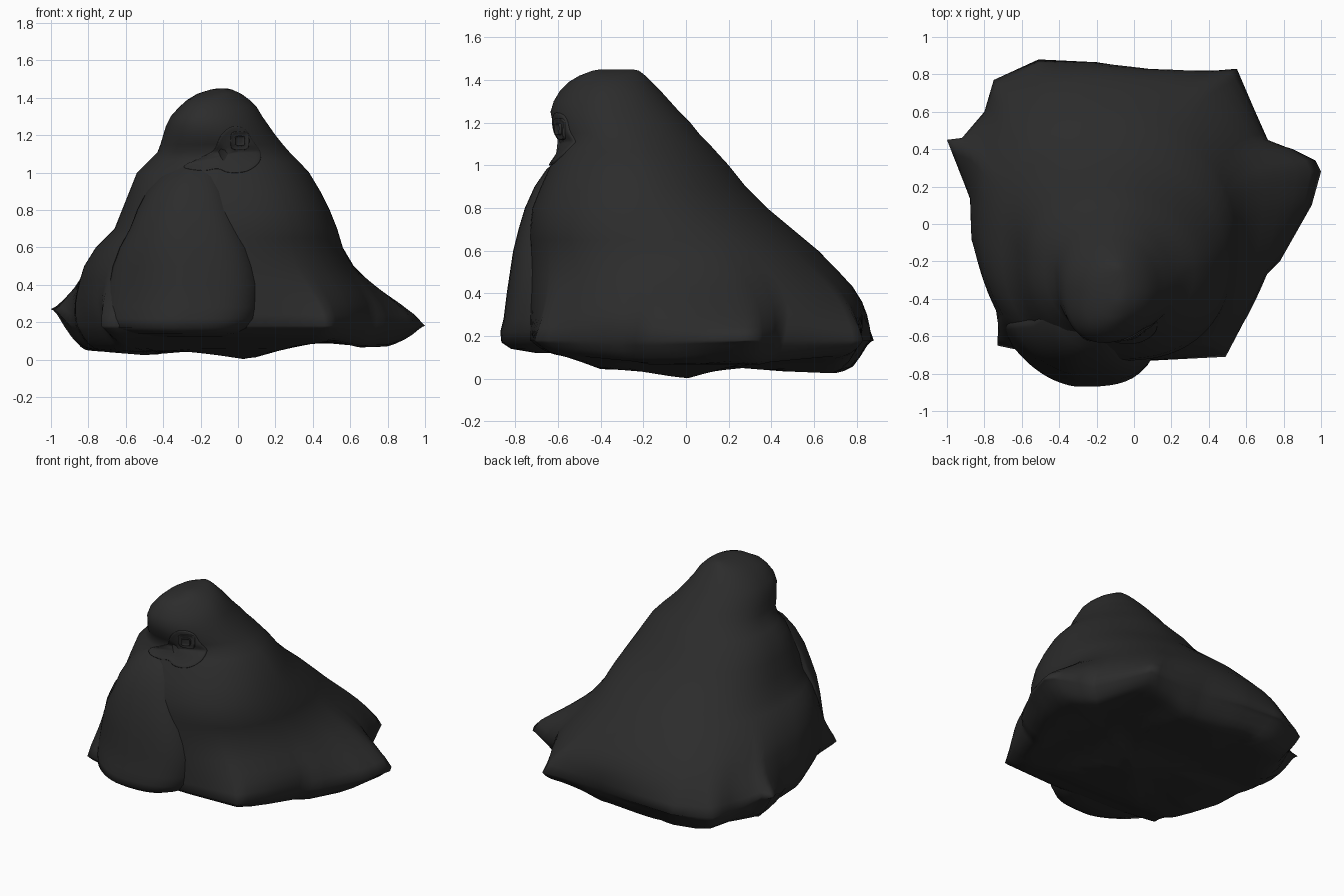
import bpy, bmesh, math
from mathutils import Vector
from mathutils.bvhtree import BVHTree

if "Cube" in bpy.data.objects:
    bpy.data.objects.remove(bpy.data.objects["Cube"])

cloth = bpy.data.materials.new("charcoal_cloth")
cloth.diffuse_color = (0.025, 0.025, 0.025, 1)
cloth.use_nodes = True
cloth.node_tree.nodes["Principled BSDF"].inputs["Base Color"].default_value = cloth.diffuse_color
N = 120


def loft(name, rings):
    """Skin closed rings of points from bottom to top, cap both ends."""
    bm = bmesh.new()
    vs = [[bm.verts.new(p) for p in r] for r in rings]
    n = len(rings[0])
    for a, b in zip(vs, vs[1:]):
        for i in range(n):
            j = (i + 1) % n
            bm.faces.new((a[i], a[j], b[j], b[i]))
    bm.faces.new(vs[0][::-1])
    bm.faces.new(vs[-1])
    for f in bm.faces:
        f.smooth = True
    me = bpy.data.meshes.new(name)
    bm.to_mesh(me)
    bm.free()
    ob = bpy.data.objects.new(name, me)
    bpy.context.collection.objects.link(ob)
    me.materials.append(cloth)
    return ob


def oval(t, x0, x1, y0, y1, e=2.4):
    c, s = math.cos(t), math.sin(t)
    # true superellipse in polar form keeps the points evenly spread
    r = (abs(c) ** e + abs(s) ** e) ** (-1 / e)
    return ((x0 + x1) / 2 + (x1 - x0) / 2 * r * c, (y0 + y1) / 2 + (y1 - y0) / 2 * r * s)


def interp(table, v):
    for (a, fa), (b, fb) in zip(table, table[1:]):
        if v <= b:
            u = max(0, (v - a) / (b - a))
            return fa + (fb - fa) * u
    return table[-1][1]


# Ragged hem outline seen from above (main cloak)
HEM = [(1.0, .28), (.97, .34), (.85, .4), (.72, .44), (.64, .62), (.55, .83),
       (.43, .82), (.1, .82), (-.2, .865), (-.51, .88), (-.75, .77), (-.8, .6),
       (-.92, .46), (-1.0, .45), (-.87, .12), (-.86, -.1), (-.75, -.4),
       (-.71, -.5), (-.73, -.65), (-.4, -.72), (.1, -.73), (.49, -.71),
       (.6, -.5), (.7, -.28), (.78, -.2), (.95, .1)]
# Underside height along depth and along width
LOW_Y = [(-.87, .16), (-.7, .13), (-.55, .1), (-.4, .045), (-.25, .04), (0, 0),
         (.2, .055), (.45, .035), (.7, .025), (.8, .05), (.88, .17)]
LOW_X = [(-1, .25), (-.92, .13), (-.82, .05), (-.45, .02), (-.35, .05), (-.15, .03),
         (.05, 0), (.3, .07), (.5, .1), (.65, .065), (.8, .07), (.95, .12), (1, .17)]


def low(x, y):
    return max(interp(LOW_Y, y), interp(LOW_X, x))


def hem_point(t):
    """Hit of a ray from the origin at angle t with the hem outline."""
    d = Vector((math.cos(t), math.sin(t)))
    best = 0
    for a, b in zip(HEM, HEM[1:] + HEM[:1]):
        a, e = Vector(a), Vector(b) - Vector(a)
        den = d.cross(e)
        if abs(den) < 1e-9:
            continue
        r, u = a.cross(e) / den, a.cross(d) / den
        if -1e-6 <= u <= 1 + 1e-6 and r > best:
            best = r
    return d * best


# Sections: z, x0, x1, y0, y1, share of hem outline
BODY = [(.24, -.90, .78, -.73, .86, .77), (.30, -.88, .74, -.73, .84, .52),
        (.36, -.86, .69, -.73, .815, .33), (.43, -.84, .64, -.73, .77, .17),
        (.50, -.82, .60, -.73, .71, .06), (.60, -.76, .56, -.73, .62, 0),
        (.65, -.71, .545, -.73, .56, 0), (.70, -.66, .53, -.73, .50, 0),
        (.80, -.62, .49, -.72, .38, 0), (.90, -.58, .44, -.68, .28, 0),
        (1.0, -.54, .38, -.635, .20, 0), (1.06, -.48, .325, -.60, .145, 0),
        (1.11, -.43, .275, -.585, .10, 0), (1.15, -.415, .24, -.61, .06, 0),
        (1.2, -.40, .20, -.625, .02, 0), (1.25, -.385, .165, -.635, -.03, 0),
        (1.3, -.36, .13, -.62, -.075, 0), (1.35, -.315, .10, -.59, -.12, 0),
        (1.39, -.27, .06, -.55, -.16, 0), (1.42, -.22, .02, -.50, -.19, 0),
        (1.443, -.15, -.03, -.44, -.22, 0), (1.45, -.11, -.06, -.40, -.25, 0)]
# Squareness of the sections by height
BACK_RIGHT = [(.5, 2.2), (.7, 2.0), (.9, 1.75), (1.1, 1.75), (1.25, 2.0)]
ELSEWHERE = [(.7, 2.4), (1.1, 2.2), (1.2, 2.05)]

# Angles, snapped to the corners of the hem
angles = [2 * math.pi * i / N for i in range(N)]
for x, y in HEM:
    a = math.atan2(y, x) % (2 * math.pi)
    angles[round(a / (2 * math.pi) * N) % N] = a


def rim_height(t):
    """Hem height, raised at the left corner."""
    left = .09 * math.exp(-((t - 2.72) / .14) ** 2)
    return max(.18 + left, low(*hem_point(t)) + .01)


rings = []
# underside, rounding outward to the hem
for k in (.03, .15, .3, .45, .6, .7, .78, .84, .89, .93, .965, .985):
    ring = []
    for t in angles:
        p, rim = hem_point(t) * k, rim_height(t)
        z = low(p.x, p.y)
        z += max(0, rim - z) * max(0, (k - .8) / .2) ** 3
        ring.append((p.x, p.y, z))
    rings.append(ring)
rings.append([(*hem_point(t), rim_height(t)) for t in angles])
for z, x0, x1, y0, y1, w in BODY:
    ring = []
    for t in angles:
        e = interp(BACK_RIGHT if 0 < t < math.pi / 2 else ELSEWHERE, z)
        p = Vector(oval(t, x0, x1, y0, y1, e)).lerp(hem_point(t), w)
        if 1.08 < z < 1.42:      # hood is turned slightly to the left
            p.x -= .05 * max(0, -math.sin(t)) ** 2
        ring.append((p.x, p.y, z + (rim_height(t) - .18) * w * .7))
    rings.append(ring)
cloak = loft("hooded_cloak", rings)

# Overlapping front drape: z, x0, x1, front y, left squareness
DRAPE = [(.12, -.45, -.06, -.70, 1.7), (.14, -.60, .0, -.82, 1.6),
         (.17, -.71, .07, -.865, 1.6), (.22, -.72, .11, -.87, 1.55),
         (.28, -.72, .125, -.855, 1.5), (.40, -.70, .13, -.84, 1.5),
         (.50, -.675, .11, -.825, 1.6), (.60, -.635, .08, -.81, 1.75),
         (.70, -.58, .035, -.785, 1.9), (.80, -.54, -.005, -.755, 1.9),
         (.90, -.49, -.04, -.71, 1.9), (.98, -.43, -.075, -.655, 1.9),
         (1.03, -.36, -.1, -.60, 1.9), (1.08, -.31, -.13, -.55, 1.9)]
rings = []
for z, x0, x1, yf, e in DRAPE:
    ring = []
    ym = interp([(.8, -.5), (1.0, -.44)], z)
    for i in range(64):
        t = 2 * math.pi * i / 64
        # gentle on the left where it joins the cloak, square on the right edge
        x, y = oval(t, x0, x1, yf, 2 * ym - yf, e if math.cos(t) < 0 else 3.2)
        if y > ym:
            x, y = (x0 + x1) / 2 + (x - (x0 + x1) / 2) * .9, ym + (y - ym) * .5
        ring.append((x, y, z))
    rings.append(ring)
drape = loft("front_drape", rings)

# Surface lookup for details lying on the cloth
bpy.context.view_layer.update()
deps = bpy.context.evaluated_depsgraph_get()
trees = [BVHTree.FromObject(o, deps) for o in (cloak, drape)]


def on_surface(x, z):
    hits = [t.ray_cast(Vector((x, -2, z)), Vector((0, 1, 0)))[0] for t in trees]
    return min((h.y for h in hits if h), default=-.55)


def smooth_loop(pts, steps=6):
    """Closed Catmull-Rom loop through 2D points."""
    out, n = [], len(pts)
    for i in range(n):
        a, b, c, d = (Vector(pts[(i + k) % n]) for k in (-1, 0, 1, 2))
        for s in range(steps):
            t = s / steps
            out.append(.5 * (2 * b + (c - a) * t + (2 * a - 5 * b + 4 * c - d) * t * t
                             + (3 * b - a - 3 * c + d) * t ** 3))
    return out


def raised_patch(name, pts, height):
    """Low patch following the cloth, with a crisp border."""
    loop = smooth_loop(pts)
    mid = sum(loop, Vector((0, 0))) / len(loop)
    prof = [(1, -.02), (1, height * .8), (.96, height), (.85, height * .75),
            (.6, height * .6), (.3, height * .6), (.03, height * .6)]
    rr = []
    for k, h in prof:
        ring = []
        for p in loop:
            q = mid.lerp(p, k)
            ring.append((q.x, on_surface(q.x, q.y) - h, q.y))
        rr.append(ring)
    return loft(name, rr)


# Folded opening under the hood, with a small square clasp
FLAP = [(-.29, 1.03), (-.2, 1.08), (-.13, 1.12), (-.09, 1.2), (-.03, 1.245),
        (.04, 1.23), (.08, 1.17), (.12, 1.11), (.11, 1.05), (.04, 1.005),
        (-.05, 1.0), (-.11, 1.02), (-.19, 1.01)]
raised_patch("hood_flap", FLAP, .010)


def square(r):
    return [(.01 + r * x, 1.17 + r * z) for x, z in
            ((1, .6), (.6, 1), (-.6, 1), (-1, .6), (-1, -.6), (-.6, -1), (.6, -1), (1, -.6))]


raised_patch("clasp_rim", square(.048), .018)
raised_patch("clasp_centre", square(.026), .024)
